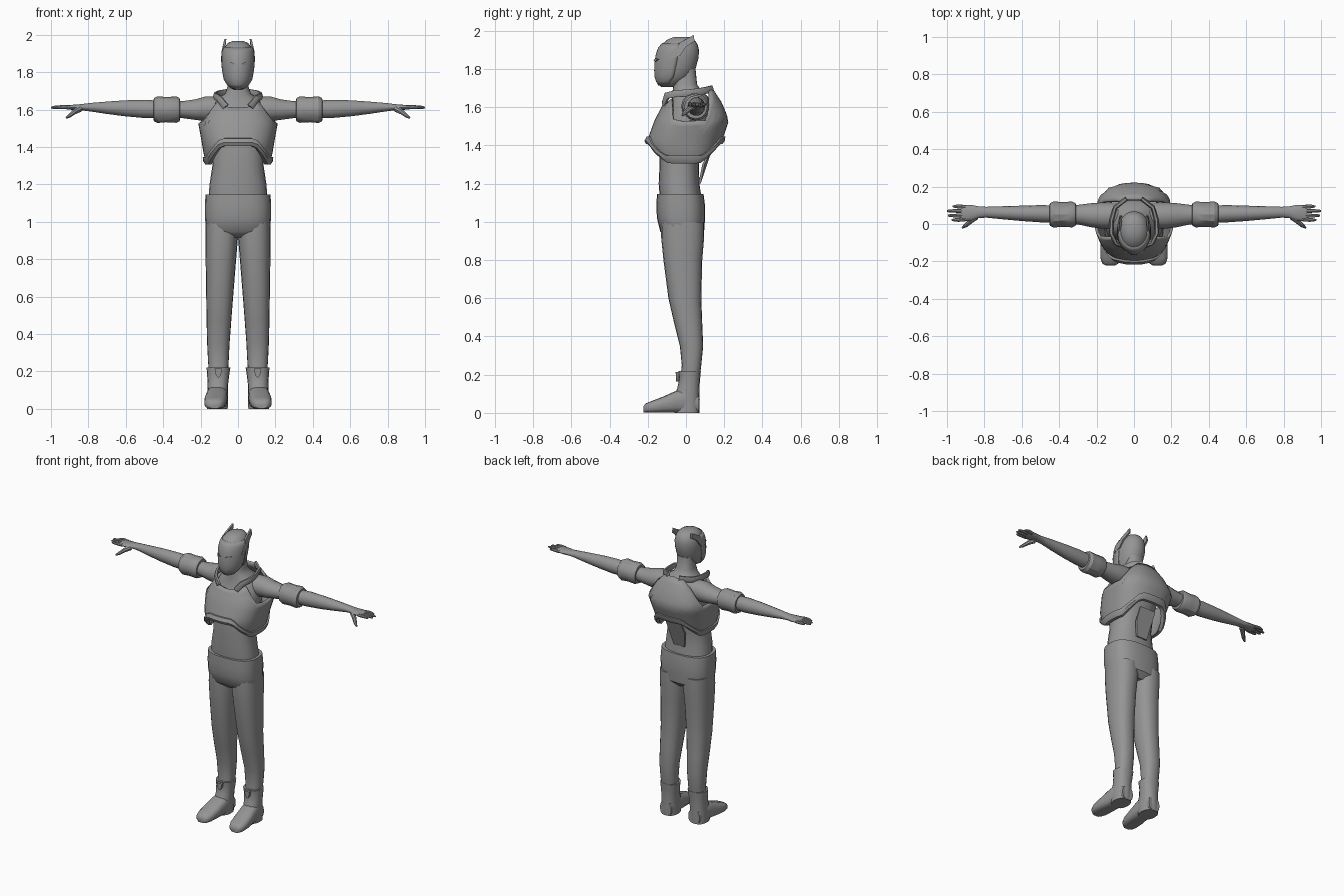
import bpy, bmesh, math
from mathutils import Vector

if "Cube" in bpy.data.objects:
    bpy.data.objects.remove(bpy.data.objects["Cube"])

grey = bpy.data.materials.new("plain_grey")
grey.diffuse_color = (0.3, 0.3, 0.3, 1)
grey.use_nodes = True
grey.node_tree.nodes["Principled BSDF"].inputs["Base Color"].default_value = grey.diffuse_color


def finish(name, bm, mirror=False, thick=0, angle=40):
    bmesh.ops.recalc_face_normals(bm, faces=bm.faces)
    me = bpy.data.meshes.new(name)
    bm.to_mesh(me)
    bm.free()
    me.materials.append(grey)
    ob = bpy.data.objects.new(name, me)
    bpy.context.collection.objects.link(ob)
    bpy.ops.object.select_all(action='DESELECT')
    ob.select_set(True)
    bpy.context.view_layer.objects.active = ob
    bpy.ops.object.shade_smooth_by_angle(angle=math.radians(angle))
    if thick:
        m = ob.modifiers.new("thickness", 'SOLIDIFY')
        m.thickness, m.offset = thick, -1
    if mirror:
        ob.modifiers.new("mirror", 'MIRROR')
    return ob


def loft(name, rings, closed=True, cap=True, **kw):
    """Skin a list of equal-length rings."""
    bm = bmesh.new()
    rows = [[bm.verts.new(p) for p in r] for r in rings]
    n = len(rows[0])
    for a, b in zip(rows, rows[1:]):
        for i in range(n if closed else n - 1):
            j = (i + 1) % n
            bm.faces.new((a[i], a[j], b[j], b[i]))
    if cap and closed:
        bm.faces.new(rows[0])
        bm.faces.new(rows[-1])
    return finish(name, bm, **kw)


def spow(v, e):
    return math.copysign(abs(v) ** e, v)


def zring(z, x0, x1, yf, yb, n=20, e=0.85):
    """Horizontal oval between the given limits."""
    cx, cy, rx, ry = (x0 + x1) / 2, (yf + yb) / 2, (x1 - x0) / 2, (yb - yf) / 2
    return [(cx + rx * spow(math.sin(t), e), cy - ry * spow(math.cos(t), e), z)
            for t in (2 * math.pi * i / n for i in range(n))]


def xring(x, y, z, ry, rz, n=14):
    """Upright oval facing along x."""
    return [(x, y + ry * math.cos(t), z + rz * math.sin(t))
            for t in (2 * math.pi * i / n for i in range(n))]


def tube(name, pts, radii, flat=1.0, n=8, **kw):
    """Tube along a path, optionally taller than wide."""
    rings = []
    for i, p in enumerate(pts):
        d = (Vector(pts[min(i + 1, len(pts) - 1)]) - Vector(pts[max(i - 1, 0)])).normalized()
        s = d.cross(Vector((0, 0, 1))).normalized()
        u = s.cross(d)
        rings.append([Vector(p) + radii[i] * (s * math.cos(t) + u * flat * math.sin(t))
                      for t in (2 * math.pi * k / n for k in range(n))])
    return loft(name, rings, **kw)


def plate(name, outline, push, **kw):
    """Flat outline extruded along a vector."""
    bm = bmesh.new()
    f = bm.faces.new([bm.verts.new(p) for p in outline])
    r = bmesh.ops.extrude_face_region(bm, geom=[f])
    bmesh.ops.translate(bm, vec=push, verts=[v for v in r["geom"] if isinstance(v, bmesh.types.BMVert)])
    return finish(name, bm, **kw)


def table(rows, z):
    """Linear lookup in rows keyed by height."""
    if z <= rows[0][0]:
        return rows[0][1:]
    for a, b in zip(rows, rows[1:]):
        if z <= b[0]:
            t = (z - a[0]) / (b[0] - a[0])
            return [p + (q - p) * t for p, q in zip(a[1:], b[1:])]
    return rows[-1][1:]


# torso with neck
loft("torso", [zring(z, -w, w, f, b, 24) for z, w, f, b in [
    (1.10, .16, -.135, .085), (1.2, .152, -.143, .07), (1.3, .137, -.138, .068),
    (1.42, .14, -.14, .09), (1.52, .155, -.12, .13), (1.6, .15, -.085, .13),
    (1.655, .115, -.07, .115), (1.685, .07, -.07, .08), (1.72, .057, -.065, .058),
    (1.8, .055, -.06, .05)]])

# head
SKULL = [(1.705, .022, -.13, -.06), (1.72, .045, -.145, -.035), (1.76, .07, -.158, .03),
         (1.81, .08, -.16, .053), (1.86, .084, -.154, .066), (1.9, .083, -.146, .068),
         (1.93, .074, -.125, .06), (1.955, .055, -.095, .042), (1.968, .028, -.06, .012)]
loft("head", [zring(z, -w, w, f, b, 24, .95) for z, w, f, b in SKULL])

# face mask wrapped round the front of the head
rows = []
for z in (1.712, 1.735, 1.76, 1.79, 1.82, 1.85, 1.88, 1.91, 1.935):
    w, f, b = table(SKULL, z)
    w, f = w + .006, f - .007
    rows.append([(w * math.sin(t), (f + b) / 2 - (b - f) / 2 * math.cos(t), z)
                 for t in (math.radians(-92 + 184 * i / 18) for i in range(19))])
loft("face_mask", rows, closed=False, thick=.008)

# swept mask horns
plate("mask_horn", [(.078, -.085, 1.85), (.076, -.06, 1.9), (.07, -.03, 1.938), (.062, .04, 1.978),
                    (.066, .045, 1.945), (.076, .0, 1.915), (.08, -.03, 1.87)],
      (.011, 0, 0), mirror=True)
# narrow eye plates
plate("eye", [(.018, -.163, 1.843), (.034, -.157, 1.838), (.055, -.139, 1.852), (.034, -.157, 1.854)],
      (0, -.006, 0), mirror=True)

# chest armour: one closed skin with low sides at the arms
ARMOUR = [(1.30, .165, -.16, .14), (1.36, .183, -.19, .165), (1.42, .193, -.205, .187),
          (1.53, .213, -.165, .225), (1.62, .165, -.118, .19), (1.70, .115, -.095, .138)]
TOP = [(0, 1.61), (28, 1.62), (45, 1.645), (62, 1.54), (80, 1.525), (108, 1.53), (124, 1.64), (145, 1.69), (180, 1.70)]


def armour_point(t, z, out=0):
    w, f, b = table(ARMOUR, z)
    return ((w + out) * spow(math.sin(t), .85),
            (f + b) / 2 - ((b - f) / 2 + out) * spow(math.cos(t), .8), z)


def hem(t):
    s = min(1, max(0, (abs(math.sin(t)) - .4) / .5))
    return 1.412 - .1 * s


def turn(n=40):
    return [2 * math.pi * i / n for i in range(n)]


def brim(t):
    d = math.degrees(t)
    return table(TOP, min(d, 360 - d))[0]


loft("chest_armour", [[armour_point(t, hem(t) + k / 8 * (brim(t) - hem(t))) for t in turn()]
                      for k in range(9)], cap=False, thick=.015)
# raised rim along the lower edge
loft("armour_rim", [[armour_point(t, hem(t) + dz, out) for t in turn()]
                    for dz, out in ((-.006, -.012), (-.006, .008), (.012, .014), (.034, .01), (.036, -.008))],
     cap=False, angle=30)

# collar strips round the neck
tube("collar", [(.065, -.115, 1.615), (.1, -.1, 1.66), (.122, -.05, 1.672), (.12, .02, 1.675),
                (.1, .09, 1.685), (.04, .135, 1.695)], [.012] * 6, flat=1.7, n=6, mirror=True)

# hanging back flap
plate("back_flap", [(-.06, .125, 1.38), (.06, .125, 1.38), (.058, .085, 1.30), (.04, .065, 1.20),
                    (-.04, .065, 1.20), (-.058, .085, 1.30)], (0, .012, 0))

# arms running into flat palms
loft("arm", [xring(*r) for r in [
    (.08, .045, 1.605, .07, .065), (.17, .045, 1.605, .07, .068), (.23, .047, 1.6, .064, .056),
    (.30, .05, 1.6, .052, .046), (.42, .053, 1.602, .046, .047), (.50, .055, 1.604, .046, .05),
    (.60, .057, 1.607, .041, .044), (.70, .06, 1.61, .035, .034), (.79, .063, 1.613, .029, .023),
    (.83, .063, 1.613, .031, .018), (.87, .06, 1.612, .042, .015), (.915, .058, 1.613, .043, .012),
    (.925, .058, 1.613, .038, .008)]], mirror=True)
for i, (y, tip) in enumerate([(.022, .975), (.045, .995), (.07, 1.0), (.094, .97)]):
    tube("finger_%d" % (i + 1), [(.9, y * .9 + .006, 1.612), (.94, y, 1.614), (tip - .012, y, 1.612), (tip, y, 1.61)],
         [.011, .0105, .008, .004], n=8, mirror=True)
tube("thumb", [(.845, .04, 1.605), (.875, .015, 1.588), (.9, -.008, 1.568), (.918, -.02, 1.556)],
     [.018, .014, .011, .005], mirror=True)

# upper arm bands
loft("arm_band", [xring(x, .051, 1.6, r, r * 1.02, 12) for x, r in
                  ((.31, .045), (.312, .06), (.33, .069), (.385, .066), (.43, .07), (.45, .06), (.452, .042))],
     mirror=True, angle=30)

# trousers
loft("trouser_seat", [zring(z, -w, w, f, b, 24, .75) for z, w, f, b in [
    (.915, .15, -.09, .06), (.95, .172, -.135, .095), (1.02, .176, -.152, .1),
    (1.08, .177, -.155, .1), (1.145, .174, -.152, .092)]])
loft("trouser_leg", [zring(z, a, c, f, b) for z, a, c, f, b in [
    (.17, .056, .152, -.03, .07), (.25, .05, .16, -.022, .08), (.35, .045, .165, -.032, .09),
    (.47, .036, .168, -.062, .085), (.6, .026, .17, -.092, .08), (.8, .01, .173, -.118, .085),
    (.92, .0, .175, -.13, .095), (1.0, .0, .174, -.13, .095)]], mirror=True)

# boots: shaft, foot and front tab
loft("boot_shaft", [zring(z, a, c, f, b, 16) for z, a, c, f, b in [
    (.0, .055, .165, -.06, .07), (.07, .053, .165, -.07, .072), (.13, .053, .162, -.045, .07),
    (.18, .047, .165, -.036, .074), (.22, .041, .168, -.04, .078)]], mirror=True)
foot = []
for y, cx, w, h in [(.068, .108, .042, .09), (0, .11, .055, .13), (-.06, .114, .058, .112),
                    (-.12, .12, .06, .085), (-.18, .124, .056, .062), (-.21, .126, .044, .05), (-.222, .126, .025, .035)]:
    foot.append([(cx + w * spow(math.cos(t), .7), y, max(.003, h / 2 + h / 2 * spow(math.sin(t), .7)))
                 for t in (2 * math.pi * k / 16 for k in range(16))])
loft("boot_foot", foot, mirror=True)
plate("boot_tab", [(.085, -.038, .215), (.125, -.038, .215), (.118, -.036, .18), (.105, -.036, .165), (.092, -.036, .18)],
      (0, -.016, 0), mirror=True)
